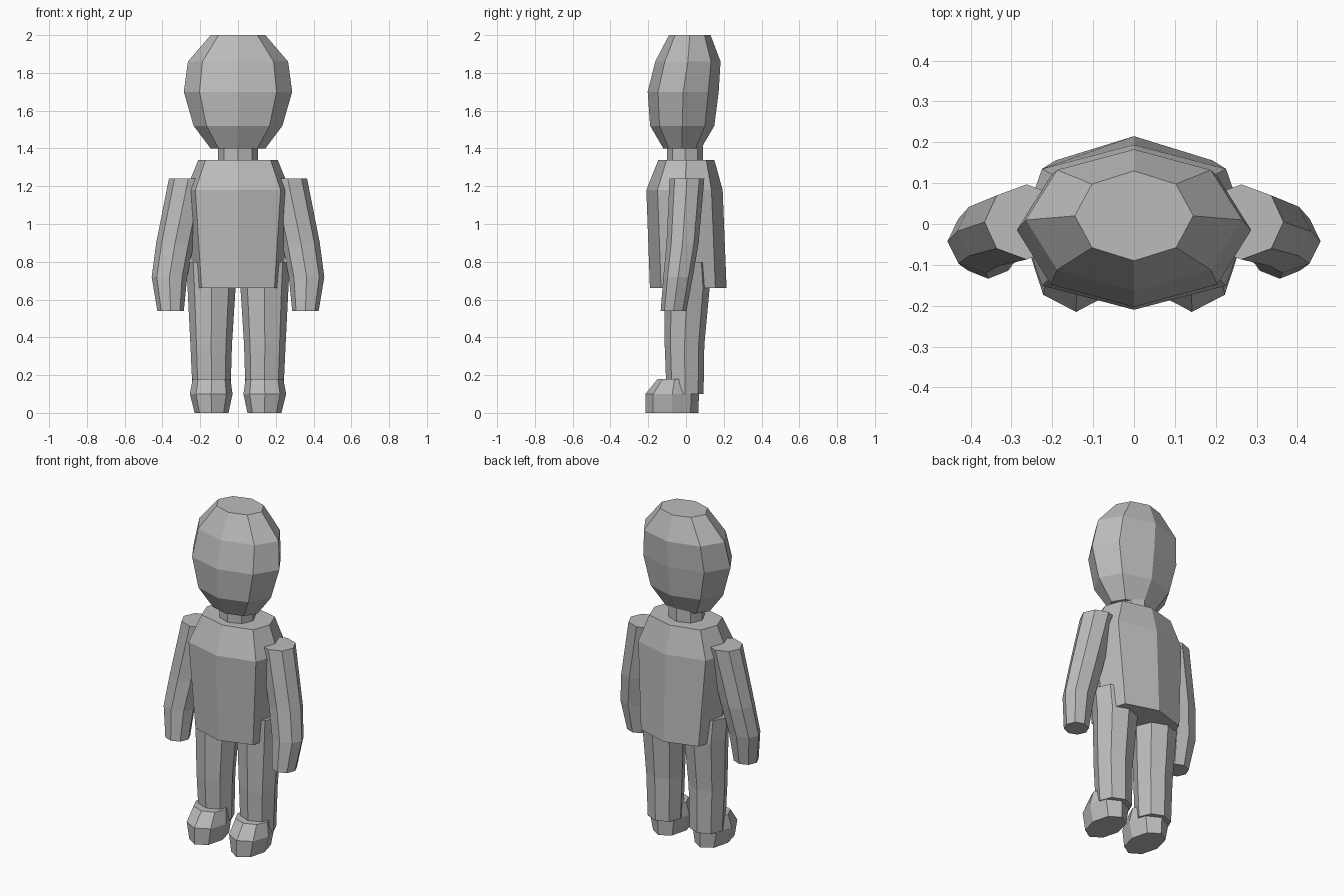
import bpy
import bmesh
import math

cube = bpy.data.objects.get("Cube")
if cube:
    bpy.data.objects.remove(cube, do_unlink=True)

# One plain grey for the whole figure
grey = bpy.data.materials.new("plain_grey")
grey.use_nodes = True
colour = (0.5, 0.5, 0.5, 1)
grey.diffuse_color = colour
grey.node_tree.nodes["Principled BSDF"].inputs["Base Color"].default_value = colour

SIDES = 8


def loft(name, sections, side=1, diagonal=0.71):
    """Skin eight-sided rings; each section is (z, centre x, centre y, radius x, radius y)."""
    bm = bmesh.new()
    rings = []
    for z, cx, cy, rx, ry in sections:
        ring = []
        for i in range(SIDES):
            a = math.tau * i / SIDES
            c, s = math.cos(a), math.sin(a)
            if i % 2:
                c = math.copysign(diagonal, c)
            ring.append(bm.verts.new((side * (cx + rx * c), cy + ry * s, z)))
        rings.append(ring)
    for low, high in zip(rings, rings[1:]):
        for i in range(SIDES):
            j = (i + 1) % SIDES
            bm.faces.new((low[i], low[j], high[j], high[i]))
    bm.faces.new(rings[0])
    bm.faces.new(rings[-1])
    bmesh.ops.recalc_face_normals(bm, faces=bm.faces)
    mesh = bpy.data.meshes.new(name)
    bm.to_mesh(mesh)
    bm.free()
    mesh.materials.append(grey)
    obj = bpy.data.objects.new(name, mesh)
    bpy.context.collection.objects.link(obj)
    return obj


# Head leans back slightly towards the crown
loft("head", [
    (1.40, 0, -0.02, 0.145, 0.10),
    (1.52, 0, -0.02, 0.235, 0.17),
    (1.70, 0, -0.015, 0.287, 0.188),
    (1.86, 0, 0.01, 0.265, 0.173),
    (2.00, 0, 0.02, 0.145, 0.11),
])

# Neck
loft("neck", [
    (1.32, 0, -0.005, 0.105, 0.095),
    (1.42, 0, -0.005, 0.105, 0.095),
])

# Torso with sloping shoulders and a boxier outline
loft("torso", [
    (0.66, 0, 0.012, 0.235, 0.203),
    (1.18, 0, -0.008, 0.275, 0.202),
    (1.34, 0, 0.002, 0.21, 0.148),
], diagonal=0.82)

# Limbs, mirrored
for label, side in (("left", 1), ("right", -1)):
    loft(label + "_arm", [
        (0.54, 0.357, -0.066, 0.070, 0.068),
        (0.72, 0.363, -0.042, 0.094, 0.078),
        (0.90, 0.333, -0.018, 0.100, 0.085),
        (1.24, 0.263, 0.005, 0.103, 0.092),
    ], side)
    loft(label + "_leg", [
        (0.10, 0.14, -0.005, 0.100, 0.098),
        (0.36, 0.142, -0.008, 0.110, 0.105),
        (0.66, 0.140, 0.006, 0.127, 0.119),
        (0.80, 0.145, 0.000, 0.130, 0.115),
    ], side)
    loft(label + "_foot", [
        (0.00, 0.14, -0.075, 0.090, 0.140),
        (0.10, 0.142, -0.073, 0.113, 0.142),
        (0.18, 0.14, -0.060, 0.100, 0.090),
    ], side)
